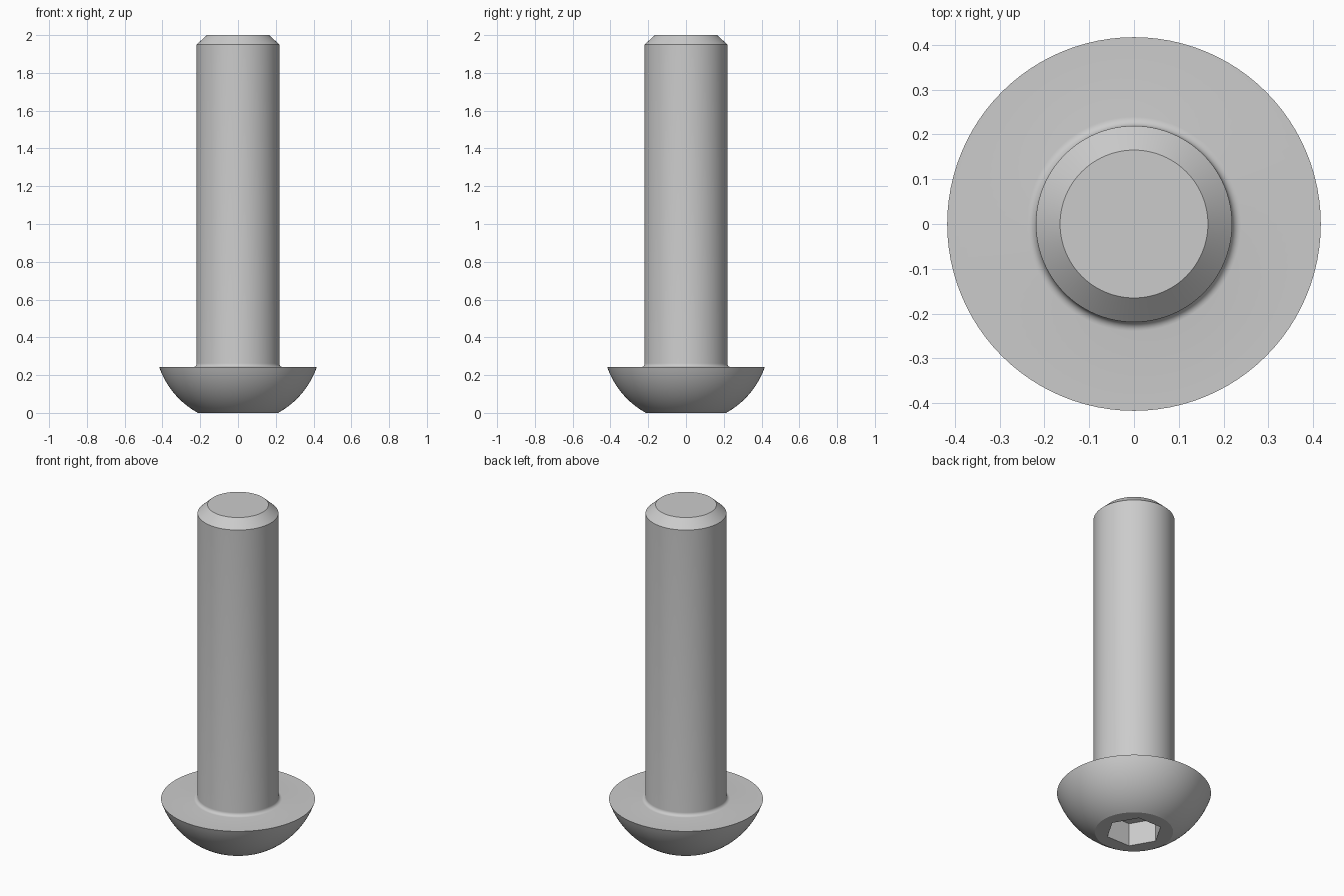
import bpy, bmesh, math

cube = bpy.data.objects.get("Cube")
if cube:
    bpy.data.objects.remove(cube, do_unlink=True)

SEGMENTS = 96
HEAD_R, HEAD_H, FLAT_R = 0.417, 0.242, 0.212
SHAFT_R, TIP_R, TOP, CHAMFER = 0.219, 0.165, 2.0, 0.05
FILLET = 0.02
HEX_R, HEX_DEPTH = 0.153, 0.138

steel = bpy.data.materials.new("grey steel")
steel.use_nodes = True
grey = (0.6, 0.6, 0.6, 1)
steel.diffuse_color = grey
steel.node_tree.nodes["Principled BSDF"].inputs["Base Color"].default_value = grey


def ring(bm, radius, z, count):
    return [bm.verts.new((radius * math.cos(math.tau * i / count),
                          radius * math.sin(math.tau * i / count), z))
            for i in range(count)]


def bridge(bm, a, b):
    n = len(a)
    for i in range(n):
        j = (i + 1) % n
        bm.faces.new((a[i], a[j], b[j], b[i]))


def loop_edges(bm, loop):
    return [bm.edges.get((loop[i - 1], loop[i])) for i in range(len(loop))]


# Domed head: arc of a sphere centred on the axis
centre = (HEAD_R**2 + HEAD_H**2 - FLAT_R**2) / (2 * HEAD_H)
sphere_r = math.hypot(FLAT_R, centre)
start = math.asin(FLAT_R / sphere_r)
end = math.asin(HEAD_R / sphere_r)
profile = []
for i in range(17):
    a = start + (end - start) * i / 16
    profile.append((sphere_r * math.sin(a), centre - sphere_r * math.cos(a)))

# Fillet under the head, then shaft and chamfered tip
for i in range(7):
    a = math.pi / 2 * i / 6
    profile.append((SHAFT_R + FILLET * (1 - math.sin(a)),
                    HEAD_H + FILLET * (1 - math.cos(a))))
profile += [(SHAFT_R, TOP - CHAMFER), (TIP_R, TOP)]

bm = bmesh.new()
rings = [ring(bm, r, z, SEGMENTS) for r, z in profile]
for lower, upper in zip(rings, rings[1:]):
    bridge(bm, lower, upper)
bm.faces.new(rings[-1])

# Hexagonal socket in the head
mouth = ring(bm, HEX_R, 0, 6)
floor = ring(bm, HEX_R, HEX_DEPTH, 6)
bridge(bm, floor, mouth)
bm.faces.new(floor)

# Flat face between the socket and the dome
bmesh.ops.triangle_fill(bm, use_beauty=True, normal=(0, 0, -1),
                        edges=loop_edges(bm, rings[0]) + loop_edges(bm, mouth))
bmesh.ops.recalc_face_normals(bm, faces=bm.faces)

mesh = bpy.data.meshes.new("socket_screw")
bm.to_mesh(mesh)
bm.free()
mesh.materials.append(steel)
screw = bpy.data.objects.new("socket_screw", mesh)
bpy.context.collection.objects.link(screw)

# Smooth round surfaces, crisp edges
bpy.ops.object.select_all(action="DESELECT")
screw.select_set(True)
bpy.context.view_layer.objects.active = screw
bpy.ops.object.shade_smooth_by_angle(angle=math.radians(20))
